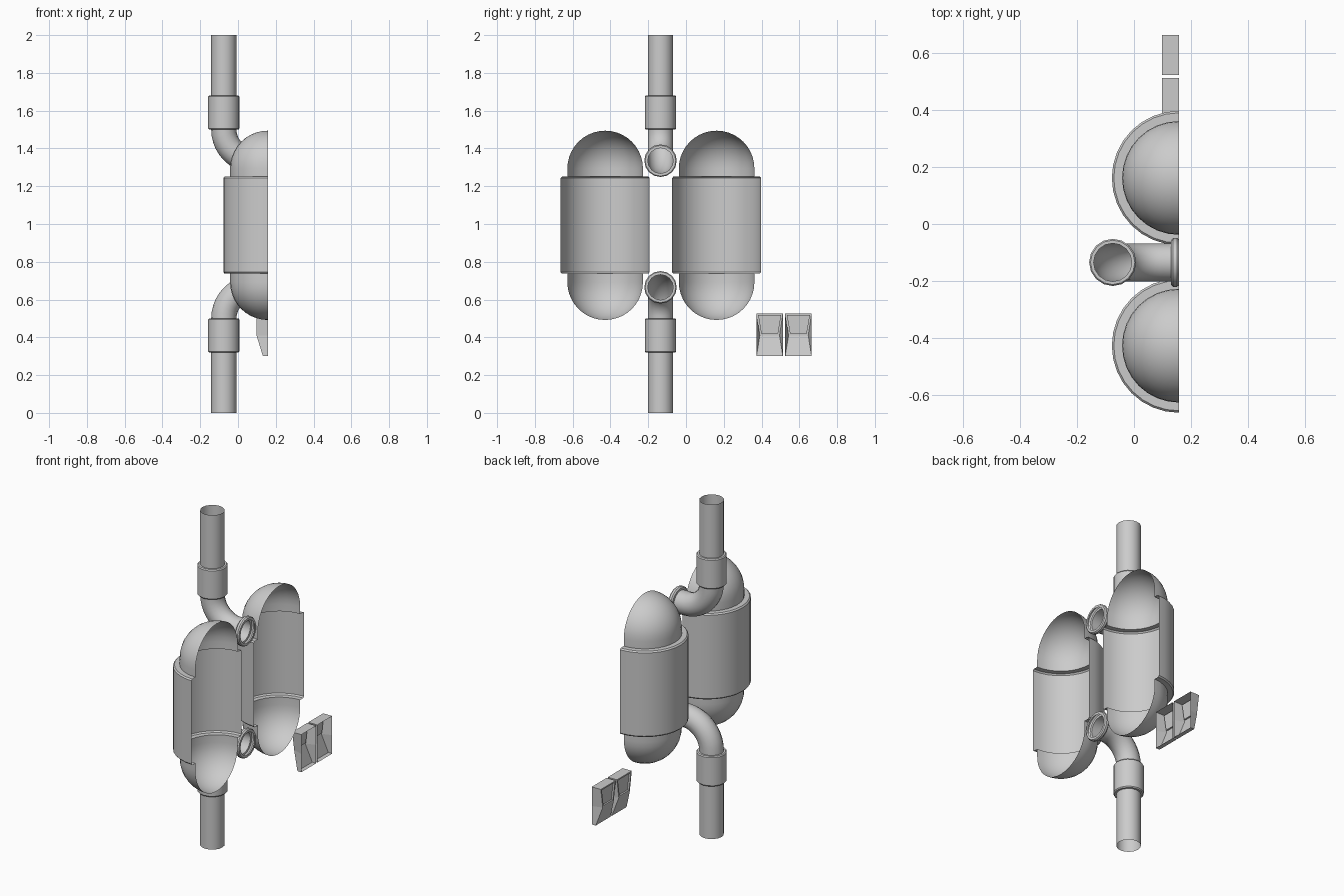
import bpy, bmesh
from math import sin, cos, pi, radians
from mathutils import Vector

if "Cube" in bpy.data.objects:
    bpy.data.objects.remove(bpy.data.objects["Cube"])

grey = bpy.data.materials.new("plain_grey")
grey.use_nodes = True
grey.diffuse_color = (0.6, 0.6, 0.6, 1)
grey.node_tree.nodes["Principled BSDF"].inputs["Base Color"].default_value = (0.6, 0.6, 0.6, 1)

CUT_X = 0.158    # plane where the shells are open
PIPE_X, PIPE_Y, PIPE_R = -0.075, -0.135, 0.067


def finish(name, bm, smooth=True):
    bmesh.ops.remove_doubles(bm, verts=bm.verts[:], dist=0.0005)
    bmesh.ops.recalc_face_normals(bm, faces=bm.faces[:])
    mesh = bpy.data.meshes.new(name)
    bm.to_mesh(mesh)
    bm.free()
    mesh.materials.append(grey)
    obj = bpy.data.objects.new(name, mesh)
    bpy.context.collection.objects.link(obj)
    if smooth:
        bpy.ops.object.select_all(action='DESELECT')
        obj.select_set(True)
        bpy.context.view_layer.objects.active = obj
        bpy.ops.object.shade_smooth_by_angle(angle=radians(35))
    return obj


def skin_rings(name, rings, y, start=0.0, sweep=2 * pi, segs=16, flip=False):
    """Skin circles or arcs given as (x, z, tilt, radius)."""
    bm = bmesh.new()
    rows = []
    for x, z, tilt, r in rings:
        row = []
        for i in range(segs + 1):
            t = start + sweep * i / segs
            p = Vector((x + r * cos(t) * cos(tilt), y + r * sin(t),
                        z + r * cos(t) * sin(tilt)))
            if flip:
                p.z = 2 - p.z
            row.append(bm.verts.new(p))
        rows.append(row)
    for a, b in zip(rows, rows[1:]):
        for i in range(segs):
            bm.faces.new((a[i], a[i + 1], b[i + 1], b[i]))
    return finish(name, bm)


# Half tanks: domed ends with a wider sleeve between
def tank(name, y):
    r, low, high = 0.2, 0.692, 1.294
    steps = [pi / 2 * k / 10 for k in range(11)]
    profile = [(r * sin(a), low - r * cos(a)) for a in steps]
    profile += [(r, 0.737), (0.229, 0.737), (0.236, 0.745),
                (0.236, 1.243), (0.229, 1.251), (r, 1.251)]
    profile += [(r * cos(a), high + r * sin(a)) for a in steps]
    skin_rings(name, [(CUT_X, z, 0, rad) for rad, z in profile], y,
               start=pi / 2, sweep=pi, segs=16)


tank("front_tank", -0.428)
tank("rear_tank", 0.162)


# Pipes: straight run, coupling, elbow and flange
def pipe(side, flip):
    def part(name, rings):
        skin_rings(side + "_" + name, rings, PIPE_Y, flip=flip)

    part("pipe", [(PIPE_X, z, 0, PIPE_R) for z in (2.0, 1.68)])
    collar = [(PIPE_R, 1.68), (0.078, 1.68), (0.083, 1.674),
              (0.083, 1.506), (0.078, 1.5), (PIPE_R, 1.5)]
    part("coupling", [(PIPE_X, z, 0, r) for r, z in collar])

    bend = 0.165
    elbow = []
    for k in range(11):
        a = pi / 2 * k / 10
        elbow.append((PIPE_X + bend * (1 - cos(a)), 1.5 - bend * sin(a), pi + a, PIPE_R))
    elbow.append((0.13, 1.5 - bend, 1.5 * pi, PIPE_R))
    part("elbow", elbow)

    lip = [(PIPE_R, 0.13), (0.079, 0.131), (0.086, 0.138),
           (0.086, 0.151), (0.081, CUT_X), (PIPE_R, CUT_X)]
    part("flange", [(x, 1.5 - bend, 1.5 * pi, r) for r, x in lip])


pipe("upper", False)
pipe("lower", True)


# Small open-backed clips with a pinched, sloping face
def clip(name, y, half=0.07):
    bm = bmesh.new()
    levels = [(0.525, 0.098, half), (0.41, 0.098, half - 0.018), (0.30, 0.132, half)]
    rows = []
    for z, x, w in levels:
        rows.append([bm.verts.new(p) for p in (
            (CUT_X, y - half, z), (x, y - w, z), (x, y + w, z), (CUT_X, y + half, z))])
    panel = None
    for a, b in zip(rows, rows[1:]):
        for i in range(3):
            f = bm.faces.new((a[i], a[i + 1], b[i + 1], b[i]))
            if i == 1 and panel is None:
                panel = f
    bm.faces.new(rows[0])
    bm.faces.new(rows[-1])
    # shallow recessed pad in the upper face
    bm.normal_update()
    bmesh.ops.inset_region(bm, faces=[panel], thickness=0.012)
    pad = bmesh.ops.extrude_face_region(bm, geom=[panel])
    moved = [v for v in pad["geom"] if isinstance(v, bmesh.types.BMVert)]
    bmesh.ops.translate(bm, verts=moved, vec=(0.01, 0, 0))
    if panel.is_valid:
        bmesh.ops.delete(bm, geom=[panel], context='FACES_ONLY')
    finish(name, bm, smooth=False)


clip("inner_clip", 0.443)
clip("outer_clip", 0.595)
